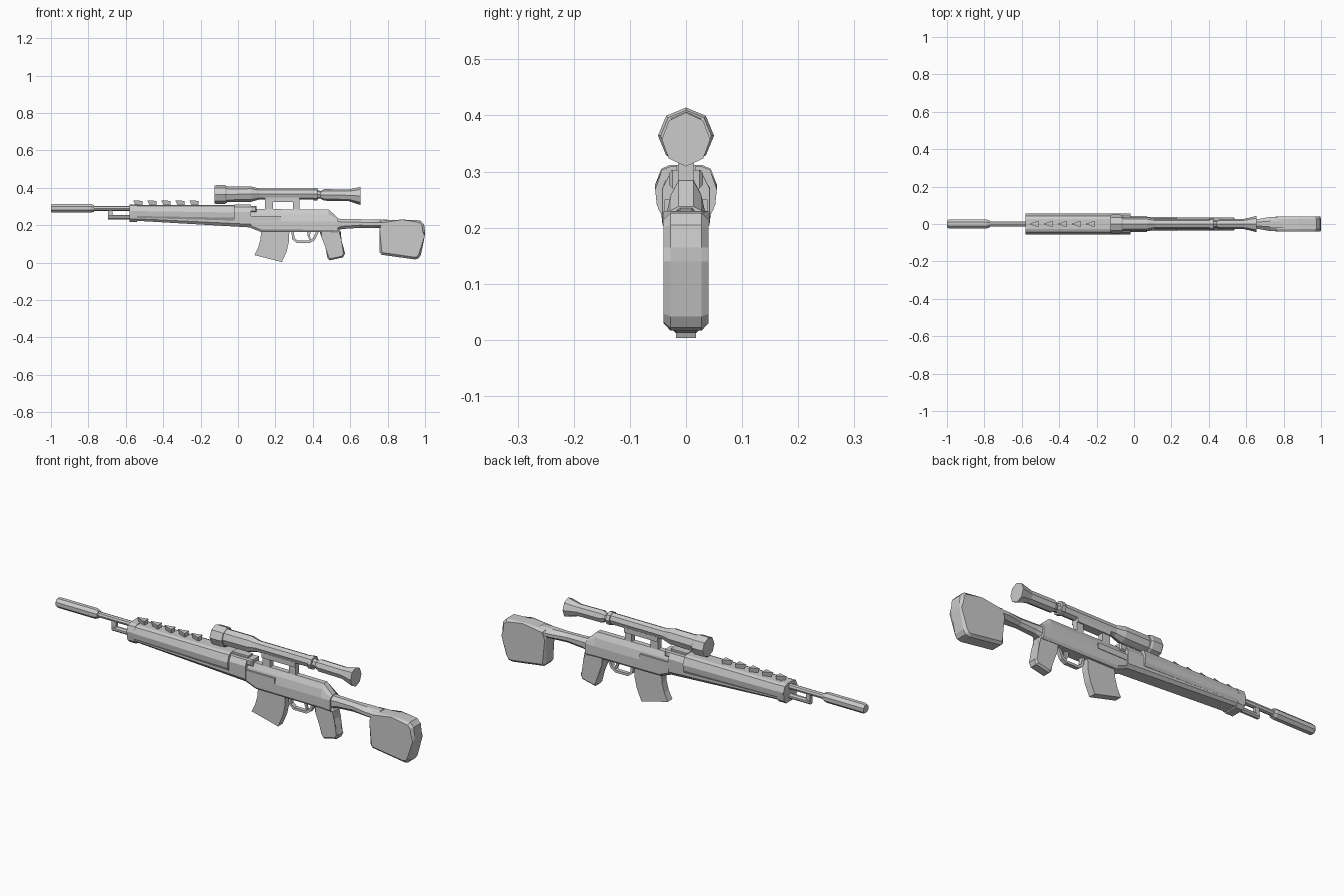
import bpy, bmesh
from math import sin, cos, pi

if "Cube" in bpy.data.objects:
    bpy.data.objects.remove(bpy.data.objects["Cube"])


def finish(name, bm):
    bmesh.ops.recalc_face_normals(bm, faces=bm.faces)
    me = bpy.data.meshes.new(name)
    bm.to_mesh(me)
    bm.free()
    ob = bpy.data.objects.new(name, me)
    bpy.context.collection.objects.link(ob)
    return ob


def plate(name, pts, w, chamfer=0.0):
    """Side profile (x, z) extruded to half width w, with chamfered rims."""
    bm = bmesh.new()
    near = bm.faces.new([bm.verts.new((x, -w, z)) for x, z in pts])
    far = bm.faces.new([bm.verts.new((x, w, z)) for x, z in pts])
    rims = list(near.edges) + list(far.edges)
    n = len(pts)
    a, b = list(near.verts), list(far.verts)
    for i in range(n):
        j = (i + 1) % n
        bm.faces.new((a[i], a[j], b[j], b[i]))
    if chamfer:
        bmesh.ops.bevel(bm, geom=rims, offset=chamfer, segments=1,
                        affect='EDGES', profile=0.5)
    return finish(name, bm)


def loft(name, rings):
    """Skin a list of equal-length rings of (x, y, z) points."""
    bm = bmesh.new()
    vs = [[bm.verts.new(p) for p in r] for r in rings]
    n = len(vs[0])
    for r, s in zip(vs, vs[1:]):
        for i in range(n):
            j = (i + 1) % n
            bm.faces.new((r[i], r[j], s[j], s[i]))
    bm.faces.new(vs[0])
    bm.faces.new(vs[-1])
    return finish(name, bm)


def tube(name, stations, squash=1.0, sides=8, turn=0.0):
    """Turned part along x from stations (x, centre z, radius)."""
    return loft(name, [[(x, squash * r * sin(turn + 2 * pi * i / sides),
                         z + r * cos(turn + 2 * pi * i / sides))
                        for i in range(sides)] for x, z, r in stations])


def section(x, half):
    """Mirror half a cross-section (y, z), listed top to bottom."""
    return [(x, y, z) for y, z in half] + [(x, -y, z) for y, z in reversed(half)]


def box(name, x0, x1, w, z0, z1, chamfer=0.0):
    return plate(name, [(x0, z0), (x1, z0), (x1, z1), (x0, z1)], w, chamfer)


# Barrel, suppressor and the front bracket
tube("suppressor", [(-1.0, .29, .021), (-.99, .29, .025), (-.785, .29, .025), (-.77, .29, .019)], turn=pi / 8)
tube("barrel", [(-.78, .29, .014), (-.5, .29, .014)])
tube("gas_tube", [(-.695, .243, .013), (-.5, .243, .013)], turn=pi / 8)
box("front_bracket", -.695, -.672, .009, .235, .285)

# Handguard: upper shell, tapered lower fore-end, front band
loft("handguard_upper", [
    section(-.575, [(.028, .309), (.043, .303), (.055, .276), (.052, .25), (.045, .24)]),
    section(-.02, [(.028, .309), (.043, .303), (.055, .268), (.052, .24), (.045, .225)])])
loft("fore_end", [
    section(-.55, [(.03, .30), (.047, .275), (.045, .235), (.032, .224)]),
    section(.07, [(.025, .303), (.042, .27), (.042, .205), (.03, .188)])])
loft("front_band", [
    section(x, [(.028, .312), (.044, .305), (.055, .277), (.049, .232), (.034, .217)])
    for x in (-.58, -.54)])
box("rear_cover", -.025, .10, .03, .27, .303, .006)
box("rear_cover_rib", -.02, .07, .018, .295, .312)

# Row of wedge teeth on the handguard
for k in range(5):
    x = -.56 + .075 * k
    bm = bmesh.new()
    tip = bm.verts.new((x, 0, .333))
    low = bm.verts.new((x + .012, 0, .306))
    a, b, c, d = [bm.verts.new((x + .05, y, z)) for y, z in
                  ((-.018, .33), (.018, .33), (.012, .306), (-.012, .306))]
    for f in ((a, b, c, d), (tip, a, b), (low, c, d), (tip, a, d, low), (tip, b, c, low)):
        bm.faces.new(f)
    finish(f"top_tooth_{k + 1}", bm)

# Receiver with sloped rear
loft("receiver", [
    section(x, [(.013, t), (.027, t - .4 * (t - .22)), (.036, .22), (.036, b + .012), (.028, b)])
    for x, t, b in ((.068, .286, .185), (.12, .286, .165), (.485, .284, .163), (.535, .238, .16))])
box("ejection_cover", .07, .23, .0385, .222, .25)

# Magazine, grip, trigger and guard
plate("magazine", [(.125, .18), (.275, .18), (.272, .11), (.26, .06), (.235, .003),
                   (.088, .04), (.108, .08), (.12, .125)], .018)
plate("pistol_grip", [(.435, .17), (.455, .135), (.468, .08), (.478, .025), (.49, .012),
                      (.562, .028), (.572, .05), (.545, .12), (.55, .165), (.53, .19)], .026, .008)
plate("trigger_guard", [(.285, .17), (.29, .125), (.315, .105), (.385, .105), (.41, .12), (.435, .17),
                        (.42, .17), (.402, .132), (.38, .117), (.32, .117), (.302, .132), (.298, .17)], .01)
plate("trigger", [(.368, .17), (.388, .17), (.385, .14), (.392, .118), (.38, .125), (.372, .145)], .005)

# Stock: narrow neck widening into a chamfered butt
loft("stock_neck", [
    section(x, [(.4 * w, t), (w, t - .016), (w, b + .014), (.5 * w, b)])
    for x, w, t, b in ((.50, .032, .236, .165), (.56, .026, .234, .180), (.65, .024, .232, .186),
                       (.73, .038, .231, .185), (.80, .039, .230, .184))])
plate("stock_butt", [(.76, .225), (.757, .18), (.757, .055), (.768, .042), (.945, .017), (.965, .022),
                     (.978, .042), (.998, .14), (1.0, .165), (.995, .205), (.975, .226), (.88, .23)],
      .04, .012)

# Scope and its mount
tube("scope_body", [(-.11, .365, .042), (.07, .366, .041), (.115, .367, .029), (.405, .367, .029),
                    (.44, .363, .02), (.46, .362, .031), (.59, .36, .031), (.61, .359, .036),
                    (.642, .357, .045), (.655, .357, .048)], squash=.9)
tube("scope_front_ring", [(-.125, .364, .047), (-.118, .364, .05), (-.07, .364, .05), (-.06, .364, .045)])
tube("scope_ring", [(.405, .366, .033), (.425, .366, .033)])
for name, x0, x1 in (("front", .145, .187), ("rear", .293, .33)):
    box(f"scope_mount_{name}", x0, x1, .014, .275, .355)
box("scope_mount_bridge", .145, .33, .02, .325, .349)
